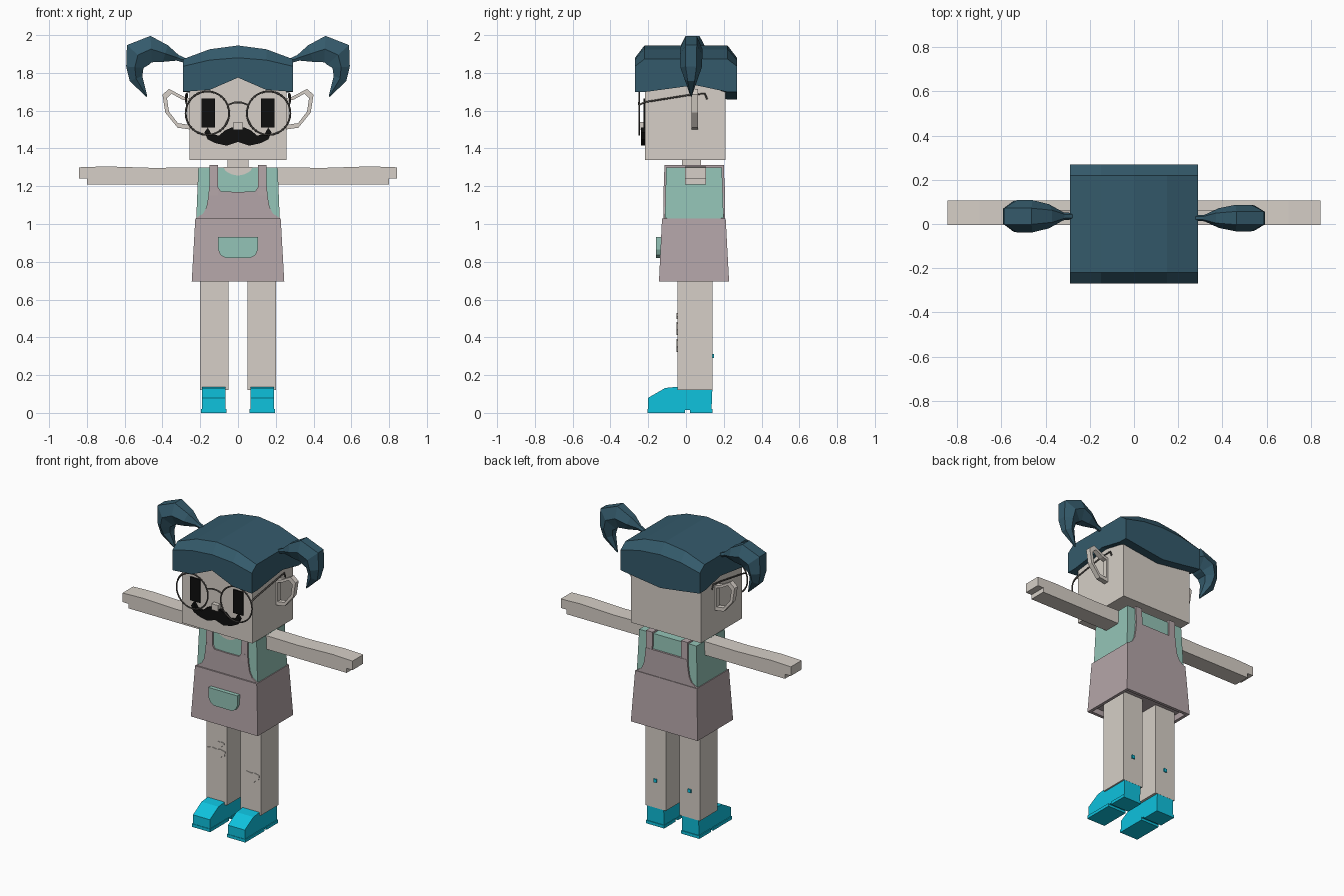
import bpy, bmesh, math
from mathutils import Vector

cube = bpy.data.objects.get("Cube")
if cube:
    bpy.data.objects.remove(cube, do_unlink=True)


def material(name, rgb):
    lin = [(c / 255 / 12.92) if c < 11 else ((c / 255 + 0.055) / 1.055) ** 2.4 for c in rgb]
    m = bpy.data.materials.new(name)
    m.use_nodes = True
    m.diffuse_color = (*lin, 1)
    m.node_tree.nodes["Principled BSDF"].inputs["Base Color"].default_value = (*lin, 1)
    return m


skin = material("skin", (214, 207, 199))
hair = material("dark teal hair", (52, 90, 107))
mint = material("mint cloth", (148, 196, 183))
mauve = material("mauve cloth", (180, 165, 168))
cyan = material("cyan shoe", (14, 194, 222))
black = material("black", (14, 14, 14))
wire = material("grey wire", (92, 88, 84))


def finish(name, bm, mat):
    bmesh.ops.recalc_face_normals(bm, faces=bm.faces)
    mesh = bpy.data.meshes.new(name)
    bm.to_mesh(mesh)
    bm.free()
    mesh.materials.append(mat)
    ob = bpy.data.objects.new(name, mesh)
    bpy.context.collection.objects.link(ob)
    return ob


def loft(name, sections, mat, loop=False):
    """Skin a list of equal-sized point rings; cap the ends unless looped."""
    bm = bmesh.new()
    rings = [[bm.verts.new(p) for p in s] for s in sections]
    n = len(rings[0])
    pairs = list(zip(rings, rings[1:])) + ([(rings[-1], rings[0])] if loop else [])
    for a, b in pairs:
        for i in range(n):
            bm.faces.new((a[i], a[(i + 1) % n], b[(i + 1) % n], b[i]))
    if not loop:
        bm.faces.new(rings[0])
        bm.faces.new(rings[-1])
    return finish(name, bm, mat)


def prism_x(name, pts, lo, hi, mat):
    return loft(name, [[(x, y, z) for y, z in pts] for x in (lo, hi)], mat)


def prism_y(name, pts, lo, hi, mat):
    return loft(name, [[(x, y, z) for x, z in pts] for y in (lo, hi)], mat)


def rect(x, y0, y1, z):
    return [(-x, y0, z), (x, y0, z), (x, y1, z), (-x, y1, z)]


def box(name, x0, x1, y0, y1, z0, z1, mat):
    return prism_x(name, [(y0, z0), (y1, z0), (y1, z1), (y0, z1)], x0, x1, mat)


def wire_path(name, pts, radius, mat):
    cu = bpy.data.curves.new(name, "CURVE")
    cu.dimensions = "3D"
    cu.bevel_depth = radius
    cu.bevel_resolution = 1
    sp = cu.splines.new("POLY")
    sp.points.add(len(pts) - 1)
    for p, co in zip(sp.points, pts):
        p.co = (*co, 1)
    cu.materials.append(mat)
    ob = bpy.data.objects.new(name, cu)
    bpy.context.collection.objects.link(ob)


def mirrored(half):
    """Close a half outline (x >= 0) over the centre line."""
    return half + [(-x, z) for x, z in reversed(half) if x > 0]


# Head, neck, nose
box("head", -0.257, 0.257, -0.217, 0.21, 1.34, 1.86, skin)
box("neck", -0.055, 0.055, -0.02, 0.08, 1.25, 1.36, skin)
box("nose", -0.024, 0.024, -0.245, -0.2, 1.5, 1.54, skin)

# Hair cap: x, top, rim, fringe height, nape height
cap = [(0.29, 1.873, 1.835, 1.70, 1.70), (0.15, 1.925, 1.868, 1.71, 1.68), (0, 1.945, 1.88, 1.775, 1.66)]
cap += [(-c[0], *c[1:]) for c in reversed(cap[:2])]
loft("hair_cap", [[(x, y, z) for y, z in (
    (-0.27, f), (-0.27, r), (-0.22, t), (0.22, t), (0.27, r), (0.27, b),
    (0.215, b), (0.05, 1.735), (-0.21, f))] for x, t, r, f, b in cap], hair)

# Pigtails: centre x, z, in-plane radius, depth radius share
tail = [(0.28, 1.865, 0.012, 0.2), (0.32, 1.88, 0.016, 0.25), (0.385, 1.902, 0.046, 0.75),
        (0.46, 1.926, 0.07, 1), (0.53, 1.895, 0.078, 1), (0.546, 1.83, 0.046, 0.95),
        (0.54, 1.77, 0.036, 0.6), (0.483, 1.675, 0.003, 0.05)]
for side, s, depth, yc in (("left", 1, 0.06, 0.027), ("right", -1, 0.073, 0.035)):
    rings = []
    for i, (x, z, r, w) in enumerate(tail):
        a, b = tail[max(i - 1, 0)], tail[min(i + 1, len(tail) - 1)]
        d = Vector((b[0] - a[0], b[1] - a[1])).normalized()
        ring = []
        for u, v in ((1, 0.5), (1, -0.5), (0, -1), (-1, -0.5), (-1, 0.5), (0, 1)):
            ring.append((s * (x - d.y * r * u), yc + depth * w * v, z + d.x * r * u))
        rings.append(ring)
    loft(side + "_pigtail", rings, hair)

# Face, ears, limbs: one pass per side
ear = [(0.25, 1.665), (0.29, 1.675), (0.365, 1.715), (0.4, 1.685), (0.385, 1.59), (0.32, 1.51), (0.25, 1.5)]
shoe = [(-0.2, 0.015), (-0.2, 0.08), (-0.11, 0.132), (-0.05, 0.138), (0.14, 0.138), (0.135, 0.015)]
for side, s in (("left", 1), ("right", -1)):
    rings = []
    for x, z in ear:
        xi, zi = 0.315 + (x - 0.315) * 0.72, 1.61 + (z - 1.61) * 0.76
        rings.append([(s * x, 0.03, z), (s * x, 0.063, z), (s * xi, 0.063, zi), (s * xi, 0.03, zi)])
    loft(side + "_ear", rings, skin, loop=True)
    box(side + "_eye", s * 0.122, s * 0.193, -0.225, -0.216, 1.51, 1.665, black)

    bpy.ops.mesh.primitive_torus_add(major_segments=32, minor_segments=6, major_radius=0.115,
                                     minor_radius=0.005, location=(s * 0.162, -0.248, 1.587),
                                     rotation=(math.pi / 2, 0, 0))
    rim = bpy.context.object
    rim.name = side + "_glasses_rim"
    rim.data.materials.append(wire)
    bpy.ops.object.shade_smooth_by_angle()
    wire_path(side + "_glasses_temple", [(s * 0.27, -0.248, 1.63), (s * 0.275, -0.22, 1.645),
              (s * 0.275, 0.03, 1.685), (s * 0.27, 0.1, 1.69), (s * 0.27, 0.112, 1.66)], 0.005, wire)

    # Arm with a longer upper step at the hand
    prism_y(side + "_arm", [(s * x, z) for x, z in ((0.19, 1.21), (0.8, 1.21), (0.8, 1.24),
            (0.843, 1.24), (0.843, 1.3), (0.7, 1.305), (0.45, 1.297), (0.19, 1.3))], -0.005, 0.107, skin)

    # Leg, shoe, sole in two blocks, small button on the calf
    box(side + "_leg", s * 0.05, s * 0.2, -0.045, 0.14, 0.12, 0.74, skin)
    prism_x(side + "_shoe", shoe, s * 0.066, s * 0.19, cyan)
    box(side + "_toe_sole", s * 0.062, s * 0.196, -0.203, -0.005, 0, 0.02, cyan)
    box(side + "_heel", s * 0.062, s * 0.196, 0.02, 0.14, 0, 0.02, cyan)
    box(side + "_calf_button", s * 0.115, s * 0.137, 0.135, 0.147, 0.29, 0.312, cyan)

    # Shoulder strap wrapping from chest to back
    prism_x(side + "_strap", [(-0.119, 1.15), (-0.114, 1.312), (0.2, 1.312), (0.206, 1.15),
            (0.185, 1.15), (0.185, 1.295), (-0.1, 1.295), (-0.1, 1.15)], s * 0.105, s * 0.152, mauve)

# Glasses bridge
wire_path("glasses_bridge", [(-0.055, -0.248, 1.63), (-0.02, -0.25, 1.643),
                             (0.02, -0.25, 1.643), (0.055, -0.248, 1.63)], 0.005, wire)

# Moustache
prism_y("moustache", mirrored([(0, 1.503), (0.03, 1.512), (0.07, 1.495), (0.1, 1.468), (0.14, 1.475),
        (0.16, 1.51), (0.178, 1.485), (0.16, 1.448), (0.12, 1.428), (0.06, 1.415), (0, 1.435)]),
        -0.238, -0.21, black)

# Shirt and neckline
loft("shirt", [rect(0.21, -0.105, 0.19, 1.3), rect(0.222, -0.112, 0.2, 1.0)], mint)
prism_y("neckline", mirrored([(0, 1.256), (0.035, 1.263), (0.065, 1.28), (0.078, 1.301)]), -0.109, -0.1, skin)

# Dress skirt with a recessed underside, bibs front and back
loft("dress", [rect(0.226, -0.127, 0.21, 1.03), rect(0.245, -0.143, 0.228, 0.695),
               rect(0.225, -0.123, 0.208, 0.695), rect(0.22, -0.12, 0.205, 0.73)], mauve)
bib_side = [(0.152, 1.2), (0.158, 1.14), (0.167, 1.09), (0.185, 1.055), (0.224, 1.03), (0.224, 1.01)]
prism_y("front_bib", mirrored([(0, 1.17), (0.09, 1.172), (0.105, 1.195)] + bib_side), -0.118, -0.1, mauve)
prism_y("back_bib", mirrored([(0, 1.2), (0.1, 1.2)] + bib_side), 0.185, 0.206, mauve)

# Pocket
prism_y("pocket", mirrored([(0, 0.93), (0.106, 0.93), (0.106, 0.865), (0.092, 0.835), (0.065, 0.82), (0, 0.82)]),
        -0.158, -0.12, mint)

# Knee plasters
plaster = mirrored([(0, 0.025), (0.03, 0.03), (0.065, 0.022), (0.06, -0.008), (0.04, -0.015), (0.025, -0.035), (0, -0.038)])
for name, x, z, k in (("right_knee_plaster", -0.125, 0.45, 1), ("right_thigh_plaster", -0.1, 0.515, 0.5),
                      ("left_knee_plaster", 0.125, 0.36, 1)):
    prism_y(name, [(x + px * k, z + pz * k) for px, pz in plaster], -0.049, -0.04, skin)
